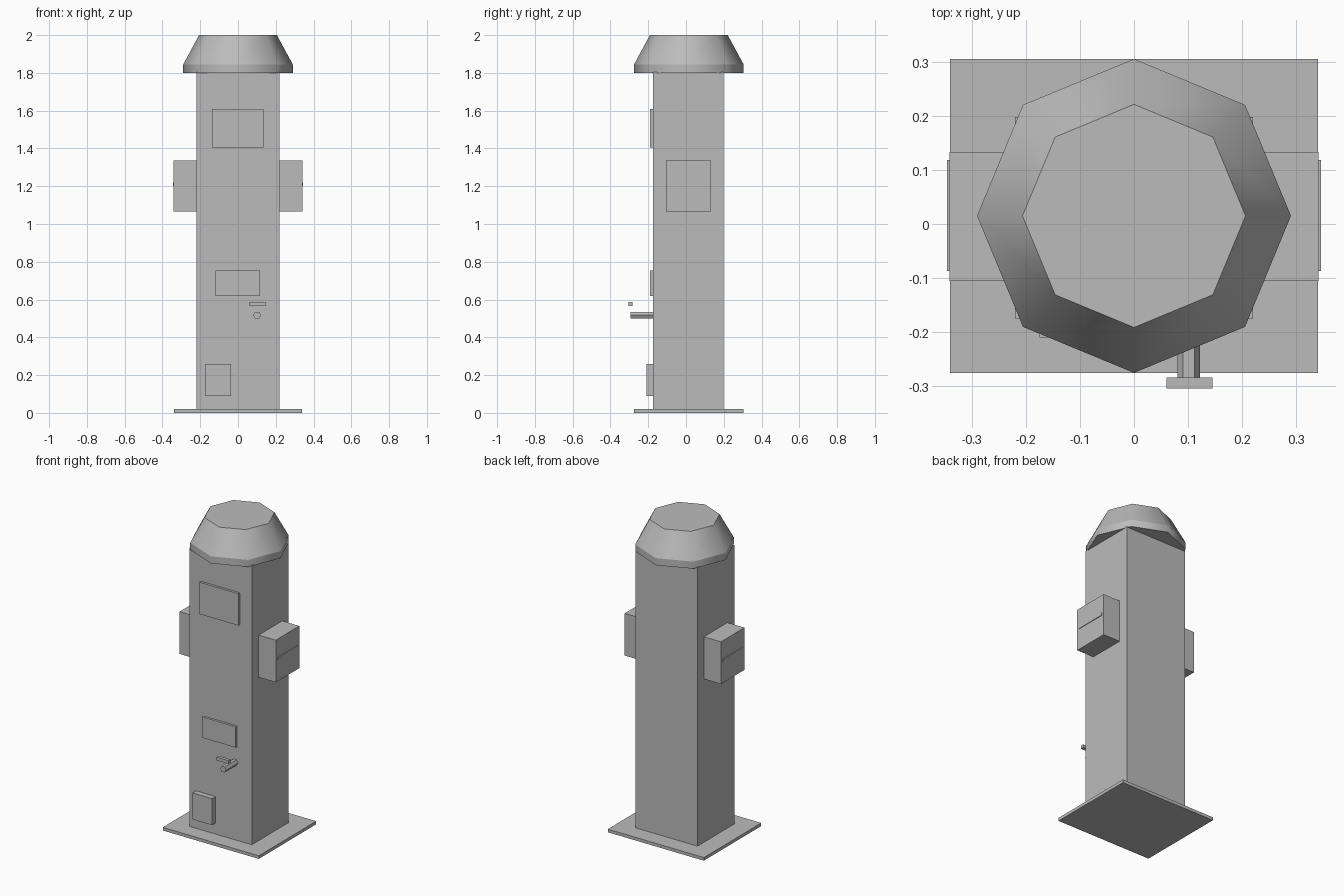
import bpy
import bmesh
from math import cos, sin, tau
from mathutils import Vector

cube = bpy.data.objects.get("Cube")
if cube:
    bpy.data.objects.remove(cube, do_unlink=True)

# Single grey material
GREY = (0.5, 0.5, 0.5, 1)
grey = bpy.data.materials.new("plain grey")
grey.use_nodes = True
grey.diffuse_color = GREY
grey.node_tree.nodes["Principled BSDF"].inputs["Base Color"].default_value = GREY


def finish(bm, name):
    bmesh.ops.recalc_face_normals(bm, faces=bm.faces)
    mesh = bpy.data.meshes.new(name)
    bm.to_mesh(mesh)
    bm.free()
    mesh.materials.append(grey)
    obj = bpy.data.objects.new(name, mesh)
    bpy.context.collection.objects.link(obj)
    return obj


def box(name, x, y, z):
    """Box from its extents along each axis."""
    bm = bmesh.new()
    bmesh.ops.create_cube(bm, size=1)
    for v in bm.verts:
        v.co = Vector([(a + b) / 2 + c * (b - a) for c, (a, b) in zip(v.co, (x, y, z))])
    return finish(bm, name)


def loft(name, sides, stations, place):
    """Closed solid through regular polygons; stations are (radius, position)."""
    bm = bmesh.new()
    rings = [[bm.verts.new(place(r * cos(tau * i / sides), r * sin(tau * i / sides), t))
              for i in range(sides)] for r, t in stations]
    for low, high in zip(rings, rings[1:]):
        for i in range(sides):
            j = (i + 1) % sides
            bm.faces.new((low[i], low[j], high[j], high[i]))
    for ring in (rings[0], rings[-1]):
        bm.faces.new(ring)
    return finish(bm, name)


# Base and column
box("base_plate", (-0.34, 0.34), (-0.275, 0.305), (0, 0.02))
box("column", (-0.22, 0.22), (-0.175, 0.198), (0.02, 1.805))

# Octagonal cap, smooth around with crisp horizontal edges
cap = loft("cap", 8, [(0.29, 1.8), (0.29, 1.845), (0.206, 2)],
           lambda a, b, t: (a, b + 0.015, t))
for face in cap.data.polygons:
    face.use_smooth = len(face.vertices) == 4
for edge in cap.data.edges:
    p, q = (cap.data.vertices[i].co for i in edge.vertices)
    edge.use_edge_sharp = abs(p.z - q.z) < 0.001

# Side boxes, each with a thin strip on its outer face
for side, label in ((1, "left"), (-1, "right")):
    box(label + "_side_box", sorted((side * 0.22, side * 0.341)), (-0.105, 0.133), (1.065, 1.335))
    box(label + "_side_strip", sorted((side * 0.34, side * 0.345)), (-0.087, 0.118), (1.2, 1.219))

# Front panels
for name, x, depth, z in (("upper_panel", (-0.138, 0.135), 0.19, (1.406, 1.61)),
                          ("middle_panel", (-0.12, 0.117), 0.19, (0.62, 0.753)),
                          ("lower_panel", (-0.175, -0.037), 0.21, (0.09, 0.26))):
    box(name, x, (-depth, -0.175), z)

# Hexagonal stem with a separate crossbar above its tip
loft("handle_stem", 6, [(0.021, -0.295), (0.021, -0.17)],
     lambda a, b, t: (a + 0.101, t, b + 0.517))
box("handle_bar", (0.06, 0.145), (-0.304, -0.284), (0.567, 0.588))
